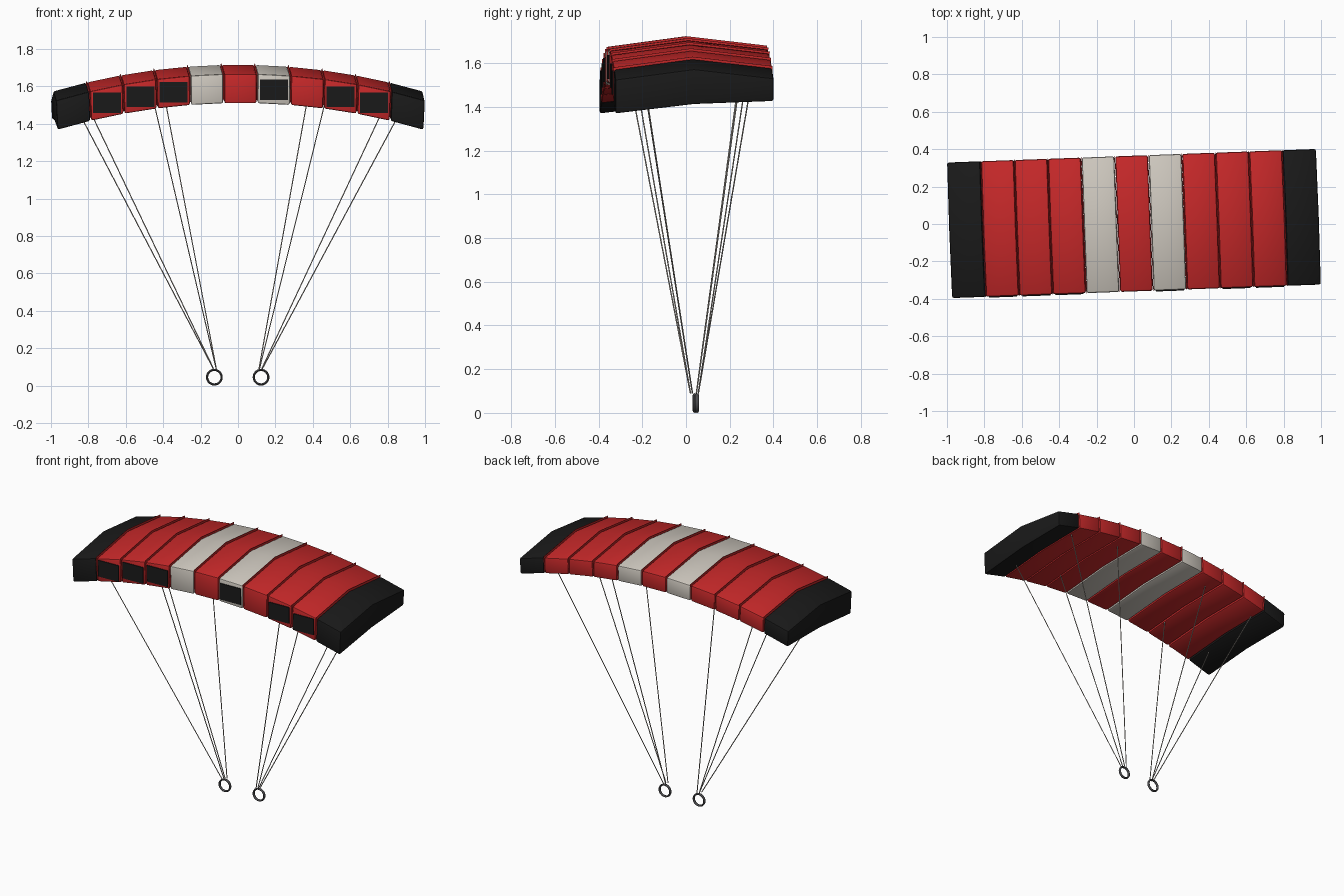
import bpy, bmesh, math
from mathutils import Matrix, Vector

if "Cube" in bpy.data.objects:
    bpy.data.objects.remove(bpy.data.objects["Cube"])

TURN = Matrix.Rotation(math.radians(2.1), 4, 'Z')   # canopy sits slightly turned
R, CROWN = 3.5, 1.715                                # span arc radius, crown height
CELLS = 11
STEP = 0.989 * 2 / CELLS


def material(name, rgb):
    m = bpy.data.materials.new(name)
    m.diffuse_color = (*rgb, 1)
    m.use_nodes = True
    m.node_tree.nodes["Principled BSDF"].inputs["Base Color"].default_value = m.diffuse_color
    return m


RED = material("red fabric", (0.56, 0.021, 0.022))
WHITE = material("off white fabric", (0.62, 0.58, 0.52))
BLACK = material("black fabric", (0.010, 0.010, 0.010))
CORD = material("pale cord", (0.50, 0.46, 0.41))
METAL = material("dark grey metal", (0.07, 0.07, 0.075))

# Chordwise section: (y, height below the crown), front bottom first
SECTION = [(-0.36, -0.205), (-0.36, -0.048), (0.0, 0.0),
           (0.365, -0.042), (0.365, -0.148), (0.0, -0.162)]
RIB = [(-0.356, -0.19), (-0.361, -0.040), (0.0, 0.009),
       (0.367, -0.034), (0.362, -0.138), (0.0, -0.15)]


def on_arc(x, y, h):
    """Place a point at span x, with height h measured from the curved canopy top."""
    return Vector((x * (1 + 0.05 * h), y, CROWN - R + math.sqrt(R * R - x * x) + h))


def add_object(name, bm, mat):
    bmesh.ops.recalc_face_normals(bm, faces=bm.faces)
    bm.transform(TURN)
    mesh = bpy.data.meshes.new(name)
    bm.to_mesh(mesh)
    bm.free()
    mesh.materials.append(mat)
    ob = bpy.data.objects.new(name, mesh)
    bpy.context.collection.objects.link(ob)
    return ob


def smooth(ob, angle):
    bpy.ops.object.select_all(action='DESELECT')
    ob.select_set(True)
    bpy.context.view_layer.objects.active = ob
    bpy.ops.object.shade_smooth_by_angle(angle=math.radians(angle))


def slab(section, x0, x1):
    """Closed slice of the canopy between two span positions."""
    bm = bmesh.new()
    a, b = [[bm.verts.new(on_arc(x, y, h)) for y, h in section] for x in (x0, x1)]
    n = len(section)
    for i in range(n):
        j = (i + 1) % n
        bm.faces.new((a[i], a[j], b[j], b[i]))
    for ring in (a, b):          # each side as a front and a rear quad
        bm.faces.new((ring[0], ring[1], ring[2], ring[5]))
        bm.faces.new((ring[5], ring[2], ring[3], ring[4]))
    return bm


# Inflated cells with softened edges
for i in range(CELLS):
    x0 = (i - CELLS / 2) * STEP
    bm = slab(SECTION, x0 + (0.003 if i else 0), x0 + STEP - (0.003 if i < 10 else 0))
    bmesh.ops.recalc_face_normals(bm, faces=bm.faces)
    hard = [e for e in bm.edges if e.calc_face_angle(0) > math.radians(40)]
    bmesh.ops.bevel(bm, geom=hard, offset=0.010, segments=2, profile=0.5, affect='EDGES')
    mat = BLACK if i in (0, 10) else WHITE if i in (4, 6) else RED
    smooth(add_object(f"canopy_cell_{i + 1}", bm, mat), 30)

# Thin seam ribs between cells
for i in range(1, CELLS):
    x = (i - CELLS / 2) * STEP
    add_object(f"seam_rib_{i}", slab(RIB, x - 0.001, x + 0.001), RED)

# Air inlets on the leading edge
for i in (1, 2, 3, 6, 8, 9):
    p = on_arc((i - (CELLS - 1) / 2) * STEP, -0.361, -0.129)
    bm = bmesh.new()
    bmesh.ops.create_cube(bm, size=1, matrix=Matrix.Translation(p) @ Matrix.Diagonal((0.15, 0.008, 0.110, 1)))
    add_object(f"air_inlet_{i + 1}", bm, BLACK)


def cord(name, start, end, radius=0.003):
    d = end - start
    rot = d.to_track_quat('Z', 'Y').to_matrix().to_4x4()
    bm = bmesh.new()
    bmesh.ops.create_cone(bm, cap_ends=True, segments=6, radius1=radius, radius2=radius,
                          depth=d.length, matrix=Matrix.Translation((start + end) / 2) @ rot)
    smooth(add_object(name, bm, CORD), 65)


def hand_ring(name, x):
    """Flat rounded ring facing the front."""
    bm = bmesh.new()
    major, n = 0.039, 24
    tube = [(0.006 * math.cos(t), 0.009 * math.sin(t))
            for t in (k * math.tau / 8 for k in range(8))]
    rows = [[bm.verts.new((x + (major + r) * math.cos(t), 0.045 + y,
                           0.045 + (major + r) * math.sin(t))) for r, y in tube]
            for t in (k * math.tau / n for k in range(n))]
    for i in range(n):
        p, q = rows[i], rows[(i + 1) % n]
        for k in range(8):
            m = (k + 1) % 8
            bm.faces.new((p[k], p[m], q[m], q[k]))
    smooth(add_object(name, bm, METAL), 60)


# Suspension lines gathered at a ring on each side: top (x, y, h), bottom (x, y)
LINES = {"front_outer": ((0.855, -0.21, -0.17), (0.131, 0.025)),
         "rear_outer": ((0.795, 0.265, -0.14), (0.129, 0.052)),
         "front_inner": ((0.462, -0.21, -0.17), (0.116, 0.025)),
         "rear_inner": ((0.388, 0.265, -0.14), (0.114, 0.052))}
for side, s in (("left", -1), ("right", 1)):
    hand_ring(f"{side}_ring", s * 0.125)
    for part, ((x, y, h), (bx, by)) in LINES.items():
        cord(f"{side}_{part}_line", Vector((s * bx, by, 0.09)), on_arc(s * x, y, h))
